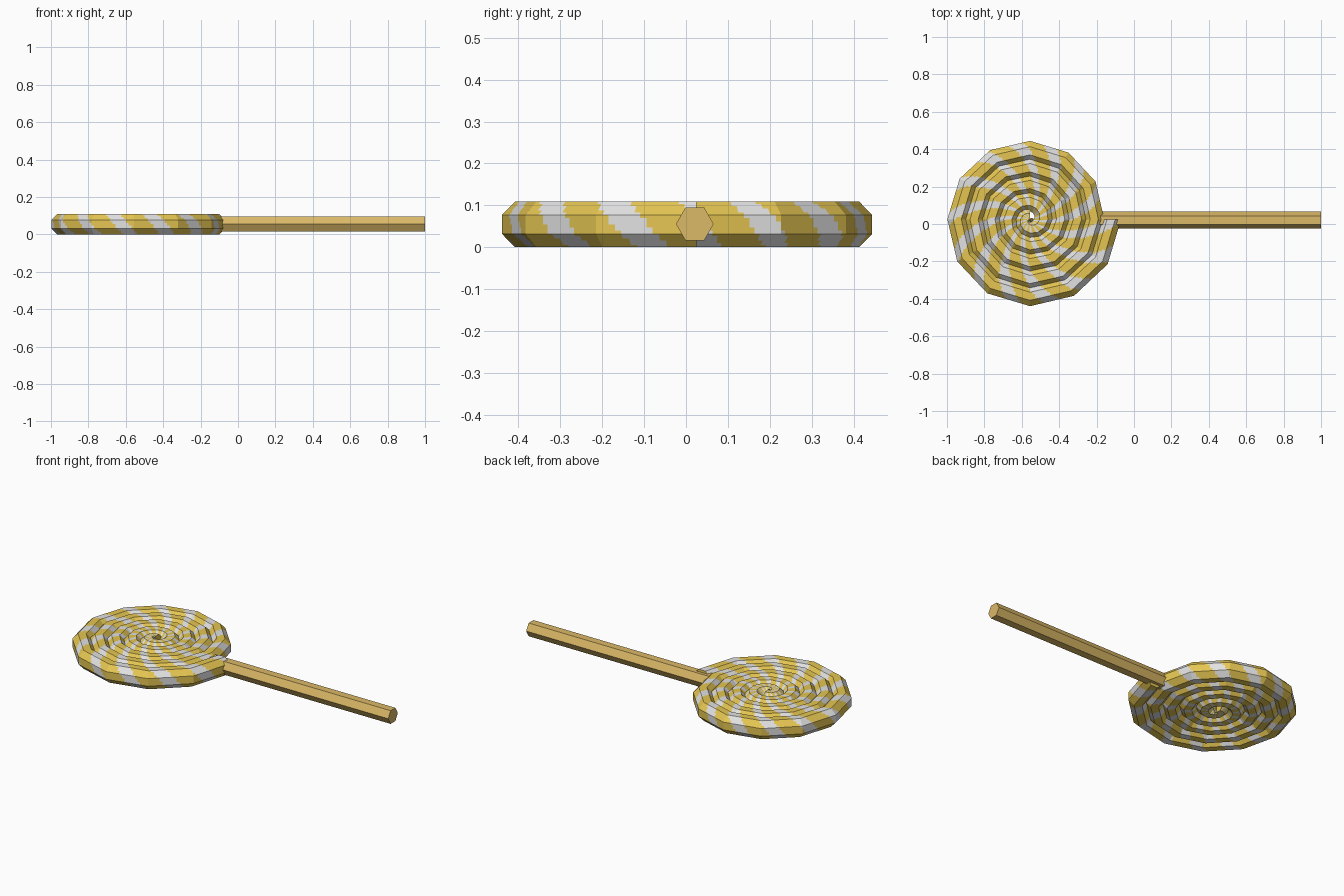
import bpy, math

if "Cube" in bpy.data.objects:
    bpy.data.objects.remove(bpy.data.objects["Cube"])

def material(name, rgb):
    m = bpy.data.materials.new(name)
    m.diffuse_color = (*rgb, 1)
    m.use_nodes = True
    m.node_tree.nodes["Principled BSDF"].inputs["Base Color"].default_value = m.diffuse_color
    return m

yellow = material("candy yellow", (0.78, 0.56, 0.085))
white = material("candy white", (0.76, 0.76, 0.76))
tan = material("stick tan", (0.71, 0.48, 0.135))

# Spiral layout: 12 straight segments per turn, octagonal rope
CX, CY, CZ = -0.556, 0.025, 0.056
SEGMENTS, SIDES = 57, 8
PITCH, R_END, ROPE_R = 0.09, 0.434, 0.059
NU, NV = 16, 6           # facet subdivision used only for the painted stripes
STRIPE_DEG, STRIPE_WRAP, STRIPE_FILL = 26.3, 1.35, 0.40


def rope_point(i, j):
    """Corner j of the rope's cross-section at spiral station i."""
    a = (i - SEGMENTS) * math.tau / 12
    r = max(0.008, R_END + PITCH * a / math.tau)
    phi = (j + 0.5) * math.tau / SIDES
    rr = max(-0.02, r + ROPE_R * 0.97 * math.cos(phi))
    return (CX + rr * math.cos(a), CY + rr * math.sin(a),
            CZ + ROPE_R * math.sin(phi))


def mix(p, q, t):
    return tuple(x + (y - x) * t for x, y in zip(p, q))


def is_white(i, j):
    """Helical stripes; their seam lies on the hidden inner side."""
    deg = (i - SEGMENTS) * 30
    around = ((j + 0.5) / SIDES + 0.5) % 1 - 0.5
    f = (deg + 20) / STRIPE_DEG + STRIPE_WRAP * around
    return (f + STRIPE_FILL / 2) % 1 < STRIPE_FILL


# Candy spiral
verts, faces, mats = [], [], []
cols, rows = SIDES * NV, SEGMENTS * NU
for u in range(rows + 1):
    i, s = divmod(u, NU)
    for v in range(cols):
        j, t = divmod(v, NV)
        p = mix(rope_point(i, j), rope_point(i, j + 1), t / NV)
        if s:
            q = mix(rope_point(i + 1, j), rope_point(i + 1, j + 1), t / NV)
            p = mix(p, q, s / NU)
        verts.append(p)
for u in range(rows):
    for v in range(cols):
        w = (v + 1) % cols
        faces.append(((u + 1) * cols + v, (u + 1) * cols + w,
                      u * cols + w, u * cols + v))
        mats.append(int(is_white((u + 0.5) / NU, (v + 0.5) / NV)))
# end caps
faces += [tuple(range(cols)),
          tuple(rows * cols + v for v in reversed(range(cols)))]
mats += [0, 0]

mesh = bpy.data.meshes.new("candy_spiral")
mesh.from_pydata(verts, [], faces)
mesh.materials.append(yellow)
mesh.materials.append(white)
mesh.polygons.foreach_set("material_index", mats)
mesh.update()
candy = bpy.data.objects.new("candy_spiral", mesh)
bpy.context.collection.objects.link(candy)

# Hexagonal stick with flat top
x0, x1 = -0.2, 1.0
bpy.ops.mesh.primitive_cylinder_add(
    vertices=6, radius=0.045, depth=x1 - x0,
    location=((x0 + x1) / 2, 0.021, 0.057), rotation=(0, math.pi / 2, 0))
stick = bpy.context.object
stick.name = "stick"
stick.data.materials.append(tan)

# Drop onto z = 0
low = min(v[2] for v in verts)
for ob in (candy, stick):
    ob.location.z -= low
